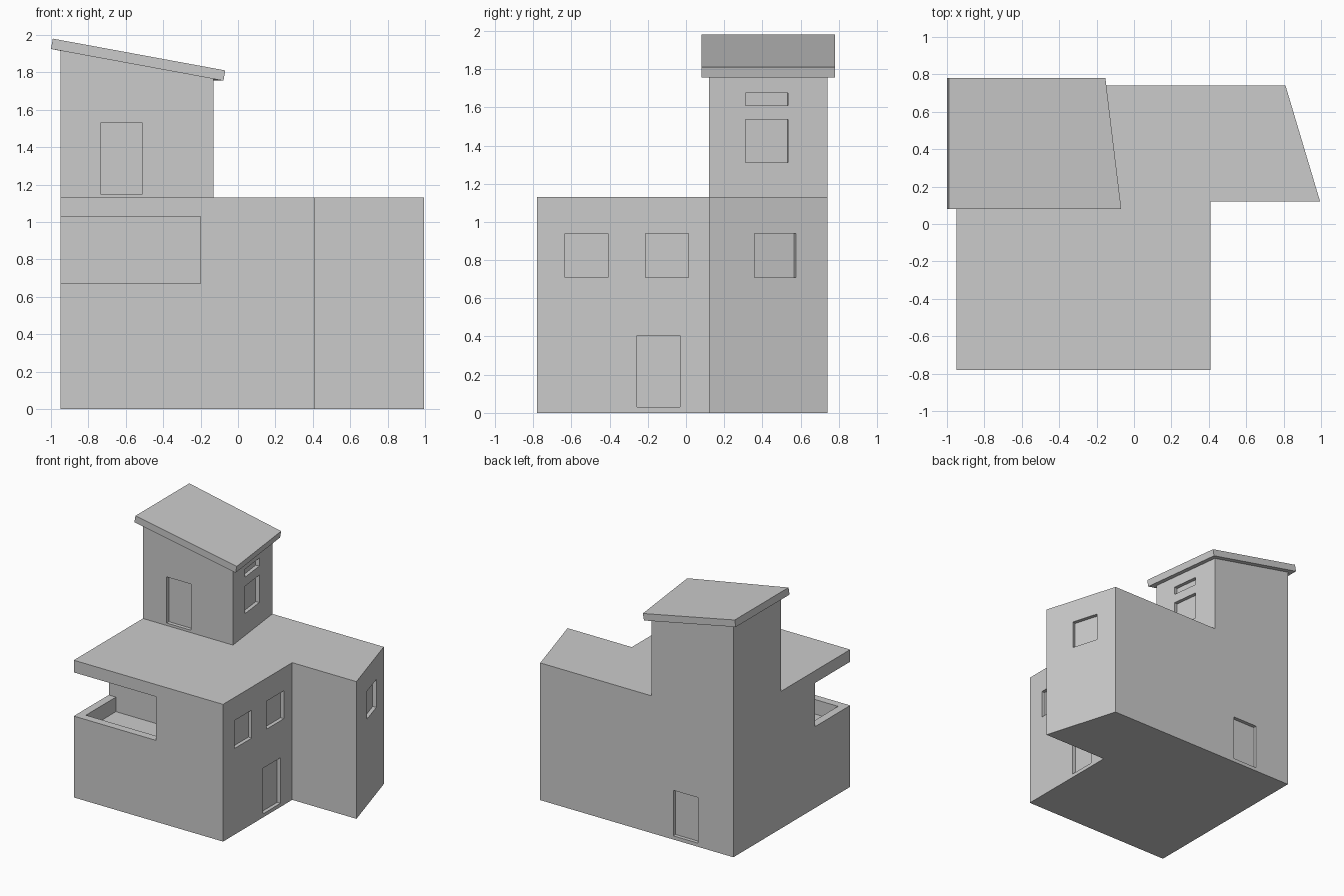
import bpy, bmesh, math
from mathutils import Matrix

if "Cube" in bpy.data.objects:
    bpy.data.objects.remove(bpy.data.objects["Cube"])


def prism(name, footprint, bottom, top):
    """Closed prism; bottom and top give z for each footprint corner."""
    bm = bmesh.new()
    lo = [bm.verts.new((x, y, bottom(x))) for x, y in footprint]
    hi = [bm.verts.new((x, y, top(x))) for x, y in footprint]
    bm.faces.new(lo[::-1])
    bm.faces.new(hi)
    n = len(lo)
    for i in range(n):
        j = (i + 1) % n
        bm.faces.new((lo[i], lo[j], hi[j], hi[i]))
    return to_object(name, bm)


def to_object(name, bm):
    bmesh.ops.recalc_face_normals(bm, faces=bm.faces)
    me = bpy.data.meshes.new(name)
    bm.to_mesh(me)
    bm.free()
    ob = bpy.data.objects.new(name, me)
    bpy.context.collection.objects.link(ob)
    return ob


def cut(ob, centre, size, yaw=0.0):
    """Subtract a box, rotated about z."""
    bm = bmesh.new()
    bmesh.ops.create_cube(bm, size=1, matrix=Matrix.Translation(centre)
                          @ Matrix.Rotation(yaw, 4, 'Z') @ Matrix.Diagonal((*size, 1)))
    cutter = to_object("cutter", bm)
    cutter.hide_render = True
    mod = ob.modifiers.new("cut", 'BOOLEAN')
    mod.operation, mod.solver, mod.object = 'DIFFERENCE', 'EXACT', cutter
    bpy.context.view_layer.objects.active = ob
    bpy.ops.object.modifier_apply(modifier=mod.name)
    bpy.data.objects.remove(cutter)


def cut_range(ob, x0, x1, y0, y1, z0, z1):
    cut(ob, ((x0 + x1) / 2, (y0 + y1) / 2, (z0 + z1) / 2), (x1 - x0, y1 - y0, z1 - z0))


def recess(ob, x, y, yaw, z0, z1, width=0.225, depth=0.03):
    """Shallow door or window niche centred on a wall point; yaw is the wall normal."""
    cut(ob, (x, y, (z0 + z1) / 2), (2 * depth, width, z1 - z0), yaw)


# L-shaped main block with a slanted end wall
body = prism("main_block", [(-0.95, -0.78), (0.41, -0.78), (0.41, 0.12),
                            (0.995, 0.12), (0.81, 0.74), (-0.95, 0.74)],
             lambda x: 0, lambda x: 1.13)

# corner balcony: opening above the parapet, then the sunken floor
cut_range(body, -1.1, -0.2, -0.9, -0.325, 0.67, 1.03)
cut_range(body, -0.885, -0.2, -0.715, -0.325, 0.55, 0.80)

# main block windows and doors
slant = math.atan2(0.185, 0.62)
recess(body, 0.41, -0.52, 0, 0.71, 0.94)
recess(body, 0.41, -0.10, 0, 0.71, 0.94)
recess(body, 0.41, -0.145, 0, 0.03, 0.405)
recess(body, 0.891, 0.467, slant, 0.71, 0.94)
recess(body, -0.515, 0.74, math.pi / 2, 0.03, 0.405)

# stair tower, its top tucked inside the roof slab
tower = prism("tower", [(-0.95, 0.12), (-0.13, 0.12), (-0.205, 0.74), (-0.95, 0.74)],
              lambda x: 1.13, lambda x: 1.945 - 0.184 * (x + 1))
tower_yaw = math.atan2(0.075, 0.62)
recess(tower, -0.6225, 0.12, math.pi / 2, 1.15, 1.53)
recess(tower, -0.1666, 0.4225, tower_yaw, 1.31, 1.535)
recess(tower, -0.1666, 0.4225, tower_yaw, 1.61, 1.675)

# sloping roof slab with level eaves at both ends
roof = prism("tower_roof", [(-1.0, 0.08), (-0.078, 0.08), (-0.163, 0.78), (-1.0, 0.78)],
             lambda x: 1.925 if x < -0.5 else 1.755,
             lambda x: 1.98 if x < -0.5 else 1.81)
for v in roof.data.vertices:
    if v.index >= 4:
        v.co.x += 0.01
